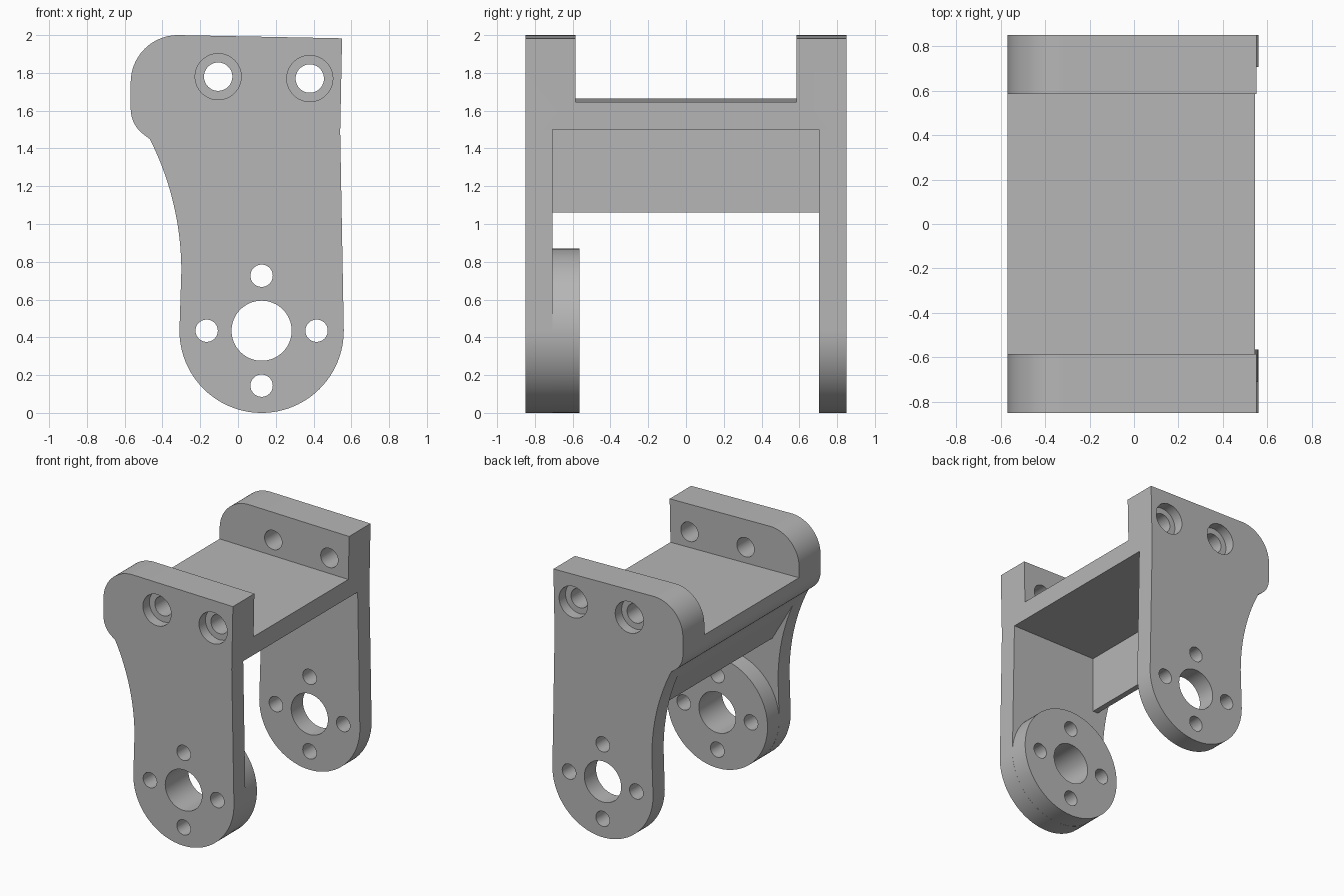
import bpy, bmesh
from math import sin, cos, radians

cube = bpy.data.objects.get("Cube")
if cube:
    bpy.data.objects.remove(cube, do_unlink=True)

grey = bpy.data.materials.new("machined grey")
grey.use_nodes = True
grey.diffuse_color = (0.47, 0.47, 0.47, 1)
grey.node_tree.nodes["Principled BSDF"].inputs["Base Color"].default_value = (0.47, 0.47, 0.47, 1)


def arc(cx, cz, r, start, end, n=24):
    angles = [radians(start + (end - start) * i / n) for i in range(n + 1)]
    return [(cx + r * cos(a), cz + r * sin(a)) for a in angles]


def circle(cx, cz, r):
    return arc(cx, cz, r, 0, 360, 64)[:-1]


def prism(name, points, y0, y1):
    """Extrude an x-z profile from y0 to y1."""
    bm = bmesh.new()
    face = bm.faces.new([bm.verts.new((x, y0, z)) for x, z in points])
    extruded = bmesh.ops.extrude_face_region(bm, geom=[face])["geom"]
    verts = [v for v in extruded if isinstance(v, bmesh.types.BMVert)]
    bmesh.ops.translate(bm, vec=(0, y1 - y0, 0), verts=verts)
    bmesh.ops.recalc_face_normals(bm, faces=bm.faces)
    mesh = bpy.data.meshes.new(name)
    bm.to_mesh(mesh)
    bm.free()
    mesh.materials.append(grey)
    obj = bpy.data.objects.new(name, mesh)
    bpy.context.collection.objects.link(obj)
    return obj


def combine(target, tool, operation):
    """Apply a boolean and discard the tool."""
    mod = target.modifiers.new("shape", "BOOLEAN")
    mod.operation, mod.solver, mod.object = operation, "EXACT", tool
    bpy.context.view_layer.objects.active = target
    bpy.ops.object.modifier_apply(modifier=mod.name)
    bpy.data.objects.remove(tool, do_unlink=True)


def cut(points, y0, y1):
    combine(bracket, prism("cutter", points, y0, y1), "DIFFERENCE")


# Full-depth body with the side plate outline
HUB = (0.125, 0.435)
outline = (arc(*HUB, 0.435, 180, 360, 48)
           + [(0.541, 1.49), (0.551, 1.983)]
           + arc(-0.318, 1.75, 0.25, 90, 180)
           + arc(-0.398, 1.61, 0.17, 180, 228, 12)
           + arc(-1.85, 0.75, 1.55, 26.8, 0))
bracket = prism("bracket", outline, -0.85, 0.85)

# Channel above the sloping deck
cut([(-1, 1.673), (1, 1.637), (1, 3), (-1, 3)], -0.585, 0.585)

# Opening between the plates, leaving the deck and tapered rear wall
cut([(1, 1.5), (-0.205, 1.5), (-0.205, 1.06), (-0.25, 1.06),
     (-0.43, 1.37), (-1, 1.37), (-1, -1), (1, -1)], -0.708, 0.705)

# Round boss on the inside of the front plate
combine(bracket, prism("boss", circle(*HUB, 0.4345), -0.78, -0.565), "UNION")

# Hub bore and its four bolt holes, through both plates
cut(circle(*HUB, 0.159), -1, 1)
for dx, dz in ((1, 0), (-1, 0), (0, 1), (0, -1)):
    cut(circle(HUB[0] + 0.291 * dx, HUB[1] + 0.291 * dz, 0.059), -1, 1)

# Counterbored mounting holes in the upper lugs
for x, z in ((-0.105, 1.78), (0.38, 1.77)):
    cut(circle(x, z, 0.075), -1, 1)
    for side in (-1, 1):
        cut(circle(x, z, 0.122), side * 0.77, side)

# Smooth the rounded surfaces, keep the edges sharp
bpy.ops.object.select_all(action="DESELECT")
bracket.select_set(True)
bpy.context.view_layer.objects.active = bracket
bpy.ops.object.shade_smooth_by_angle(angle=radians(30))
